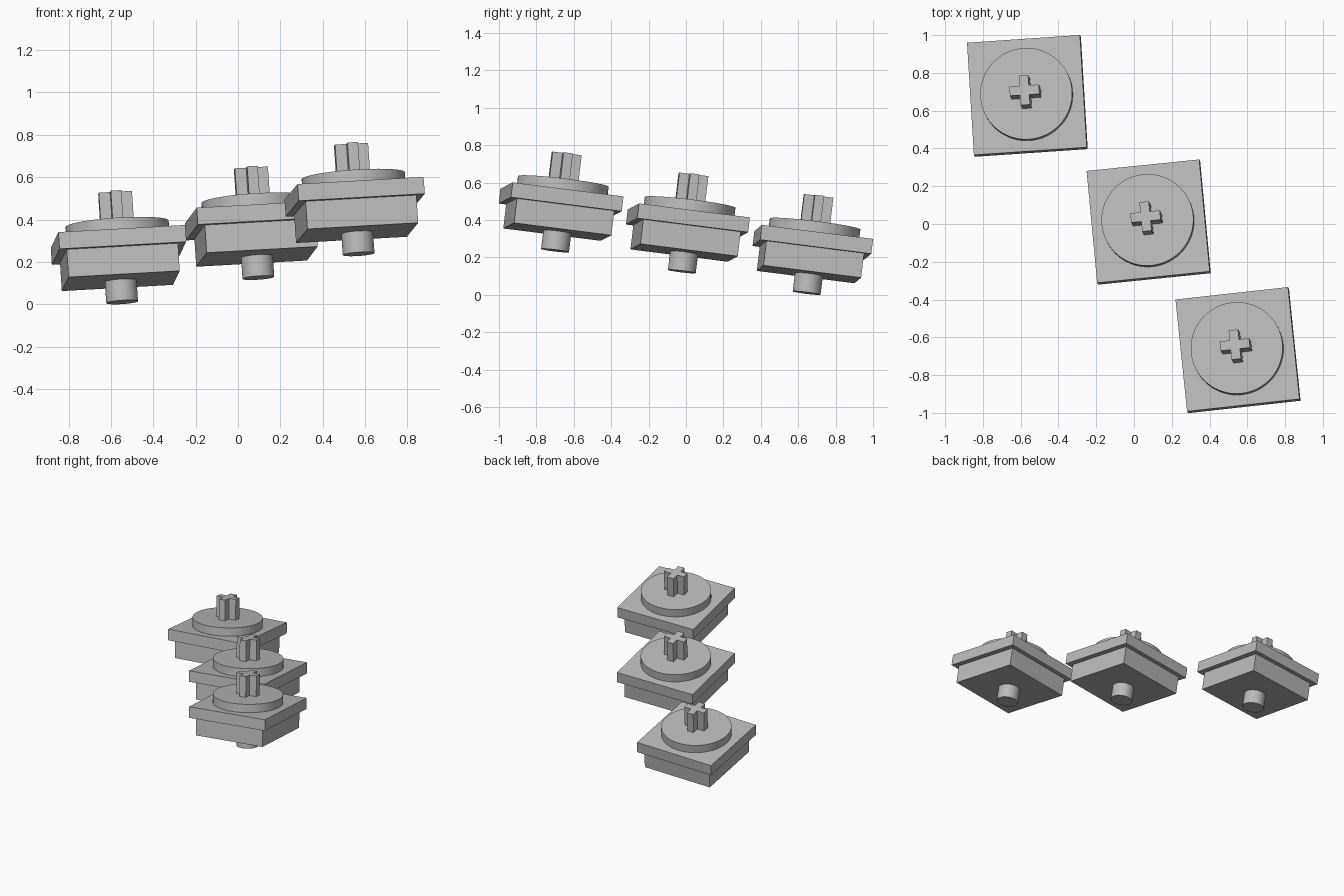
import bpy, bmesh
from math import radians
from mathutils import Matrix, Vector, Euler

if "Cube" in bpy.data.objects:
    bpy.data.objects.remove(bpy.data.objects["Cube"])

# Plain grey plastic
grey = bpy.data.materials.new("plain_grey")
grey.use_nodes = True
tone = (0.5, 0.5, 0.5, 1)
grey.diffuse_color = tone
grey.node_tree.nodes["Principled BSDF"].inputs["Base Color"].default_value = tone


def finish(bm, name):
    mesh = bpy.data.meshes.new(name)
    bmesh.ops.recalc_face_normals(bm, faces=bm.faces)
    bm.to_mesh(mesh)
    bm.free()
    mesh.materials.append(grey)
    return mesh


def block(name, side, bottom, top):
    bm = bmesh.new()
    place = Matrix.Translation((0, 0, (bottom + top) / 2))
    size = Matrix.Diagonal((side, side, top - bottom, 1))
    bmesh.ops.create_cube(bm, size=1, matrix=place @ size)
    return finish(bm, name)


def disc(name, radius, bottom, top):
    bm = bmesh.new()
    bmesh.ops.create_cone(bm, cap_ends=True, segments=64, radius1=radius, radius2=radius,
                          depth=top - bottom,
                          matrix=Matrix.Translation((0, 0, (bottom + top) / 2)))
    return finish(bm, name)


def cross(name, length, width, bottom, top):
    bm = bmesh.new()
    a, b = length / 2, width / 2
    quarter = [Vector((a, -b, bottom)), Vector((a, b, bottom)), Vector((b, b, bottom))]
    outline = [Matrix.Rotation(radians(90 * k), 3, 'Z') @ p for k in range(4) for p in quarter]
    face = bm.faces.new([bm.verts.new(p) for p in outline])
    made = bmesh.ops.extrude_face_region(bm, geom=[face])["geom"]
    bmesh.ops.translate(bm, vec=(0, 0, top - bottom),
                        verts=[g for g in made if isinstance(g, bmesh.types.BMVert)])
    return finish(bm, name)


# Parts of one switch, measured from the top of its plate
parts = [
    block("plate", 0.6, -0.08, 0),
    block("lower_body", 0.527, -0.212, -0.08),
    disc("round_collar", 0.244, 0, 0.06),
    cross("cross_stem", 0.157, 0.05, 0.06, 0.21),
    disc("bottom_peg", 0.075, -0.313, -0.212),
]

# Three tilted switches stepping up from back right to front left
switches = [
    ("back", (-0.567, 0.683, 0.32), 3.9),
    ("middle", (0.075, 0.015, 0.435), 5.8),
    ("front", (0.548, -0.663, 0.547), 6.3),
]
for label, spot, yaw in switches:
    turn = Euler((radians(-7.2), radians(-3.2), radians(yaw))).to_matrix().to_4x4()
    for mesh in parts:
        ob = bpy.data.objects.new(f"{label}_{mesh.name}", mesh)
        bpy.context.collection.objects.link(ob)
        ob.matrix_world = Matrix.Translation(spot) @ turn
        bpy.context.view_layer.objects.active = ob
        ob.select_set(True)

# Smooth the round walls, keep edges sharp
bpy.ops.object.shade_smooth_by_angle(angle=radians(30))
